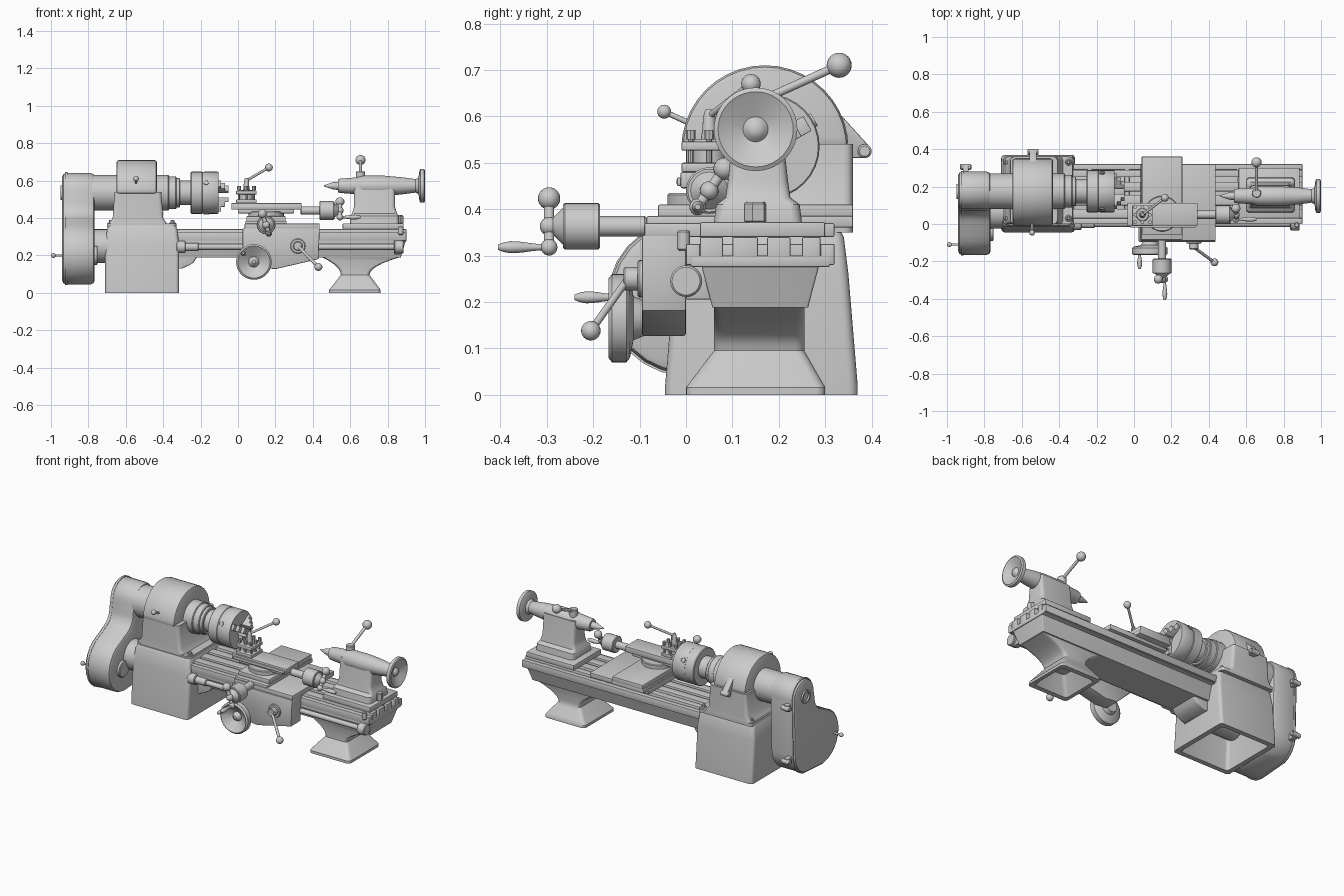
import bpy, bmesh
from math import sin, cos, pi, radians
from mathutils import Vector, Matrix

cube = bpy.data.objects.get("Cube")
if cube:
    bpy.data.objects.remove(cube, do_unlink=True)

metal = bpy.data.materials.new("machine grey")
metal.use_nodes = True
grey = (.6, .6, .6, 1)
metal.diffuse_color = grey
metal.node_tree.nodes["Principled BSDF"].inputs["Base Color"].default_value = grey

RIGHT, BACK, UP = Vector((1, 0, 0)), Vector((0, 1, 0)), Vector((0, 0, 1))
FRONT, LEFT = -BACK, -RIGHT


def finish(name, bm, bevel=0.0):
    bmesh.ops.recalc_face_normals(bm, faces=bm.faces)
    if bevel:
        edges = [edge for edge in bm.edges if edge.calc_face_angle(0) > radians(40)]
        bmesh.ops.bevel(bm, geom=edges, offset=bevel, segments=2, profile=.5,
                        affect='EDGES', clamp_overlap=True)
    mesh = bpy.data.meshes.new(name)
    bm.to_mesh(mesh)
    bm.free()
    mesh.materials.append(metal)
    mesh.shade_smooth()
    mesh.set_sharp_from_angle(angle=radians(35))
    obj = bpy.data.objects.new(name, mesh)
    bpy.context.collection.objects.link(obj)
    return obj


def skin(name, rings, bevel=0.0):
    """Bridge equal-length rings of points and cap both ends."""
    bm = bmesh.new()
    loops = [[bm.verts.new(point) for point in ring] for ring in rings]
    for low, high in zip(loops, loops[1:]):
        for i in range(len(low)):
            bm.faces.new((low[i - 1], low[i], high[i], high[i - 1]))
    bm.faces.new(loops[0])
    bm.faces.new(loops[-1])
    return finish(name, bm, bevel)


def box(name, x, y, z, bevel=.004):
    rings = [[(x[0], y[0], h), (x[1], y[0], h), (x[1], y[1], h), (x[0], y[1], h)] for h in z]
    return skin(name, rings, bevel)


def arc(center, radius, start, end, steps=12):
    angles = [radians(start + (end - start) * i / steps) for i in range(steps + 1)]
    return [(center[0] + radius * cos(a), center[1] + radius * sin(a)) for a in angles]


def rounded(x, y, height, radius):
    """Horizontal rounded rectangle."""
    corners = [(x[1] - radius, y[1] - radius), (x[0] + radius, y[1] - radius),
               (x[0] + radius, y[0] + radius), (x[1] - radius, y[0] + radius)]
    return [(*point, height) for quarter, corner in enumerate(corners)
            for point in arc(corner, radius, quarter * 90, quarter * 90 + 90, 4)]


def loft(name, x, y, steps, radius=.02):
    """Stack a rounded rectangle through steps of height, x inset and y inset."""
    return skin(name, [rounded((x[0] + dx, x[1] - dx), (y[0] + dy, y[1] - dy), height, radius)
                       for height, dx, dy in steps])


def lathe(name, origin, axis, profile, segments=32):
    """Turn pairs of distance and radius round an axis."""
    origin, axis = Vector(origin), Vector(axis).normalized()
    across = axis.orthogonal().normalized()
    other = axis.cross(across)
    return skin(name, [[origin + axis * along + across * x + other * y
                        for x, y in arc((0, 0), radius, 0, 360 - 360 / segments, segments - 1)]
                       for along, radius in profile])


def drum(name, origin, axis, length, radius, chamfer=.004, segments=32):
    lathe(name, origin, axis, [(0, radius - chamfer), (chamfer, radius), (length - chamfer, radius),
                               (length, radius - chamfer)], segments)


def rod(name, start, end, radius):
    axis = Vector(end) - Vector(start)
    lathe(name, start, axis, [(0, radius), (axis.length, radius)], 16)


def ball(name, center, radius):
    bm = bmesh.new()
    bmesh.ops.create_uvsphere(bm, u_segments=20, v_segments=12, radius=radius,
                              matrix=Matrix.Translation(center))
    finish(name, bm)


def lever(name, start, end, radius, knob):
    rod(name, start, end, radius)
    ball(name + "_ball", end, knob)


def grip(name, start, axis, length=.11):
    lathe(name, start, axis, [(length * i / 8, .006 + .007 * sin(pi * (i / 8) ** 2)) for i in range(9)], 16)


def prism(name, outline, x, bevel):
    return skin(name, [[(end, *point) for point in outline] for end in x], bevel)


def handwheel(name, hub, axis, radius, depth):
    """Dished wheel with a raised rim and a centre boss."""
    shape = [(0, .4), (.3, .5), (.4, .9), (.5, 1), (.9, 1), (1, .9), (.9, .8), (.5, .3), (.7, .2), (.8, .1)]
    lathe(name, hub, axis, [(depth * along, radius * size) for along, size in shape], 40)


def feed_handle(name, start, axis, lean):
    """Graduated drum on a neck, ending in a ball crank."""
    axis, start = Vector(axis), Vector(start)
    drum(name + "_neck", start, axis, .12, .022)
    drum(name + "_drum", start + axis * .1, axis, .08, .05)
    lathe(name + "_cone", start + axis * .18, axis, [(0, .04), (.02, .02), (.03, .01)])
    hub = start + axis * .21
    weight, end = hub + lean, hub - lean * .75
    for part, center, size in (("hub", hub, .02), ("weight", weight, .024), ("end", end, .018)):
        ball(name + "_" + part, center, size)
    rod(name + "_arm", weight, end, .011)
    grip(name + "_grip", end, axis)


# Hollow pedestal: ceiling, inner wall, then outer wall
pedestal_x, pedestal_y = (-.71, -.315), (-.045, .37)
loft("pedestal", pedestal_x, pedestal_y,
     [(.27, .05, .07), (0, .03, .03), (0, 0, 0), (.02, 0, 0), (.26, 0, .02), (.34, .01, .03), (.36, .02, .04)])
drum("drive_shaft_housing", (-.78, .065, .25), RIGHT, .4, .09)

# Headstock casting with a round cap
loft("headstock_flange", (-.7, -.33), (0, .36), [(.35, 0, 0), (.37, 0, 0)])
loft("headstock_body", (-.69, -.38), (0, .36), [(.37, 0, 0), (.4, .02, 0), (.54, .03, 0)])
prism("headstock_cap", arc((.17, .53), .18, 0, 180, 20), (-.65, -.433), .014)
prism("cap_latch_lug", [(.3, .64), (.4, .53), (.38, .51), (.3, .51)], (-.56, -.52), .003)
drum("cap_latch_pin", (-.57, .385, .525), RIGHT, .06, .015)
lever("cap_lever", (-.545, .02, .58), (-.545, -.047, .61), .006, .015)
for x in (-.68, -.35):
    for y in (.03, .33):
        drum("bolt_washer", (x, y, .36), UP, .016, .018)
        drum("bolt_head", (x, y, .37), UP, .02, .011, segments=6)


# Spindle, chuck, stepped jaws and key sockets
def spindle(x):
    return Vector((x, .175, .535))


drum("spindle_housing", spindle(-.77), RIGHT, .4, .095)
drum("spindle_bearing", spindle(-.45), RIGHT, .12, .088)
drum("spindle_collar", spindle(-.34), RIGHT, .03, .08)
drum("spindle_nose", spindle(-.32), RIGHT, .08, .066)
drum("chuck_back_plate", spindle(-.253), RIGHT, .065, .113)
lathe("chuck_body", spindle(-.19), RIGHT, [(0, .11), (.01, .113), (.08, .113), (.085, .11), (.085, .03), (.02, .03)])
for k in range(3):
    angle = radians(60 + 120 * k)
    for step in range(3):
        jaw = box("chuck_jaw", (-.13, -.05 - .02 * step), (-.018, .018), (.025, .05 + .025 * step), .002)
        jaw.data.transform(Matrix.Translation(spindle(0)) @ Matrix.Rotation(angle, 4, 'X'))
    outward = Vector((0, -sin(angle), cos(angle)))
    lathe("chuck_key_socket", spindle(-.17) + outward * .1, outward,
          [(0, .016), (.017, .016), (.017, .01), (.005, .01)], 12)

# Gear guard swept from a small upper to a large lower arc
guard = (arc((.18, .54), .1, 0, 180) + arc((-.03, .49), .1, 0, -70, 6)
         + arc((0, .21), .165, 110, 280) + arc((.13, .19), .14, 290, 360, 6))
prism("gear_guard", guard, (-.94, -.767), .02)
middle = Vector((.1, .32))
prism("guard_lip", [middle + (Vector(point) - middle) * 1.015 for point in guard], (-.925, -.912), 0)
drum("guard_upper_boss", spindle(-.8), RIGHT, .08, .095)
lathe("spindle_bore_ring", spindle(-.93), LEFT, [(0, .04), (.02, .04), (.02, .03), (0, .03)])
drum("guard_front_boss", (-.79, -.04, .2), RIGHT, .04, .05)
lever("guard_knob", (-.93, -.11, .2), (-.987, -.11, .2), .006, .013)
for z in (.17, .5):
    box("hinge_lug", (-.915, -.885), (.24, .31), (z - .02, z + .02))
    drum("hinge_pin", (-.93, .305, z), RIGHT, .06, .015)

# Bed, ways and cross ribs
bed_x, bed_top = (-.36, .9), .34
loft("bed_body", bed_x, (.03, .29), [(.188, .03, .027), (.29, 0, 0)], .005)
box("bed_floor", bed_x, (.01, .31), (.275, .3))
for y, width, drop in ((0, .03, .015), (.03, .05, 0), (.1, .055, 0), (.175, .05, 0), (.25, .04, 0), (.29, .03, .015)):
    box("bed_way", bed_x, (y, y + width), (.28, bed_top - drop), .003)
for i in range(6):
    x = -.25 + .2 * i
    box("bed_rib", (x, x + .025), (.02, .3), (.28, .325))
box("feed_rack", (-.32, .86), (.005, .04), (.26, .285))

# Hollow flared foot: linear flare below the waist, curved flare above
rings = [rounded((.57, .68), (.08, .23), .1, .02), rounded((.51, .74), (.03, .27), 0, .02)]
for i in range(13):
    t = i / 12
    low, high = min(1, max(0, 1.2 - 2.4 * t)), max(0, 2 * t - 1) ** 2
    rings.append(rounded((.55 - .063 * low - .1 * high, .703 + .06 * low + .16 * high),
                         (.06 - .06 * low, .255 + .045 * low), .19 * t, .02))
skin("tail_foot", rings)
skin("pedestal_fillet", [rounded((-.35, -.22 - .08 * t), (.06, .25), .19 - .06 * t ** .5, .01)
                         for t in (0, .2, .5, 1)])

# Lead screw, bearings and end stop
screw_start, screw_end = Vector((-.33, 0, .245)), Vector((.885, 0, .245))
rod("lead_screw", screw_start, screw_end, .015)
drum("lead_screw_collar", screw_start, RIGHT, .05, .032)
drum("lead_screw_sleeve", screw_start, RIGHT, .12, .022)
drum("lead_screw_bearing", screw_end, LEFT, .05, .034)
box("bearing_bracket", (.835, .87), (0, .06), (.205, .29))
drum("end_stop_screw", (.87, -.005, .31), UP, .045, .014)

# Saddle, apron and slides
box("saddle", (.035, .437), (-.09, .32), (bed_top, .37))
box("saddle_bridge", (.04, .26), (-.085, .36), (.36, .385))
apron = [(.025, .345), (.437, .345), (.43, .18), (.2, .127), (.12, .135), (.025, .225)]
skin("apron", [[(x, y, z) for x, z in apron] for y in (-.095, 0)], .005)
box("cross_slide", (.045, .255), (-.06, .36), (.38, .41))
drum("swivel_base", (.15, .055, .4), UP, .035, .095)
box("compound_base", (0, .3), (.005, .1), (.425, .45))
box("compound_slide", (-.035, .34), (-.012, .113), (.445, .48))
box("slide_gib", (-.02, .33), (-.02, 0), (.45, .468))

# Four-way tool post with clamp lever
post = Vector((.045, .05, .48))
drum("tool_post_core", post, UP, .07, .035)
for z in (post.z, post.z + .046):
    box("tool_post_plate", (-.01, .1), (-.01, .1), (z, z + .02))
for i in range(8):
    angle = i * pi / 4
    corner = Vector((round(cos(angle)), round(sin(angle)), .5)) * .04
    drum("tool_screw", post + corner, UP, .06, .006, 0, 8)
    drum("tool_screw_head", post + corner + UP * .05, UP, .02, .01, 0, 8)
lathe("tool_post_hub", post + UP * .06, UP, [(0, .02), (.03, .015), (.06, .013), (.075, .008)], 16)
lever("tool_post_lever", post + UP * .12, (.165, .14, .67), .007, .021)

# Feed handles, apron wheel and engagement lever
feed_handle("cross_feed", (.15, -.085, .363), FRONT, Vector((-.02, 0, .06)))
feed_handle("compound_feed", (.335, .05, .44), RIGHT, Vector((0, .033, .047)))
handwheel("apron_handwheel", (.085, -.09, .165), FRONT, .095, .077)
grip("handwheel_grip", (.03, -.14, .21), FRONT, .1)
lever_hub = Vector((.32, -.09, .25))
drum("apron_lever_plate", lever_hub, FRONT, .015, .04)
drum("apron_lever_hub", lever_hub, FRONT, .045, .025)
lever("apron_lever", lever_hub + FRONT * .035, (.43, -.205, .138), .008, .021)


# Tailstock casting, barrel, centre and wheel
def tail(x):
    return Vector((x, .15, .572))


box("tailstock_sole", (.56, .885), (.03, .3), (bed_top, .372))
loft("tailstock_body", (.6, .86), (.06, .25),
     [(.37, 0, 0), (.41, 0, .005), (.425, .01, .025), (.46, .02, .03), (.59, .02, .045)])
lathe("dead_center", tail(.46), RIGHT, [(0, .003), (.05, .02), (.08, .022)])
lathe("tailstock_barrel", tail(.535), RIGHT, [(0, .034), (.01, .038), (.1, .045), (.13, .054), (.25, .054),
                                              (.34, .046), (.43, .034)])
handwheel("tailstock_handwheel", tail(.95), RIGHT, .09, .05)
drum("clamp_boss", (.655, .165, .6), UP, .05, .025)
lever("clamp_lever", (.655, .175, .64), (.655, .33, .71), .009, .027)
drum("tailstock_lock_nut", (.86, .15, .37), UP, .045, .025, segments=6)
